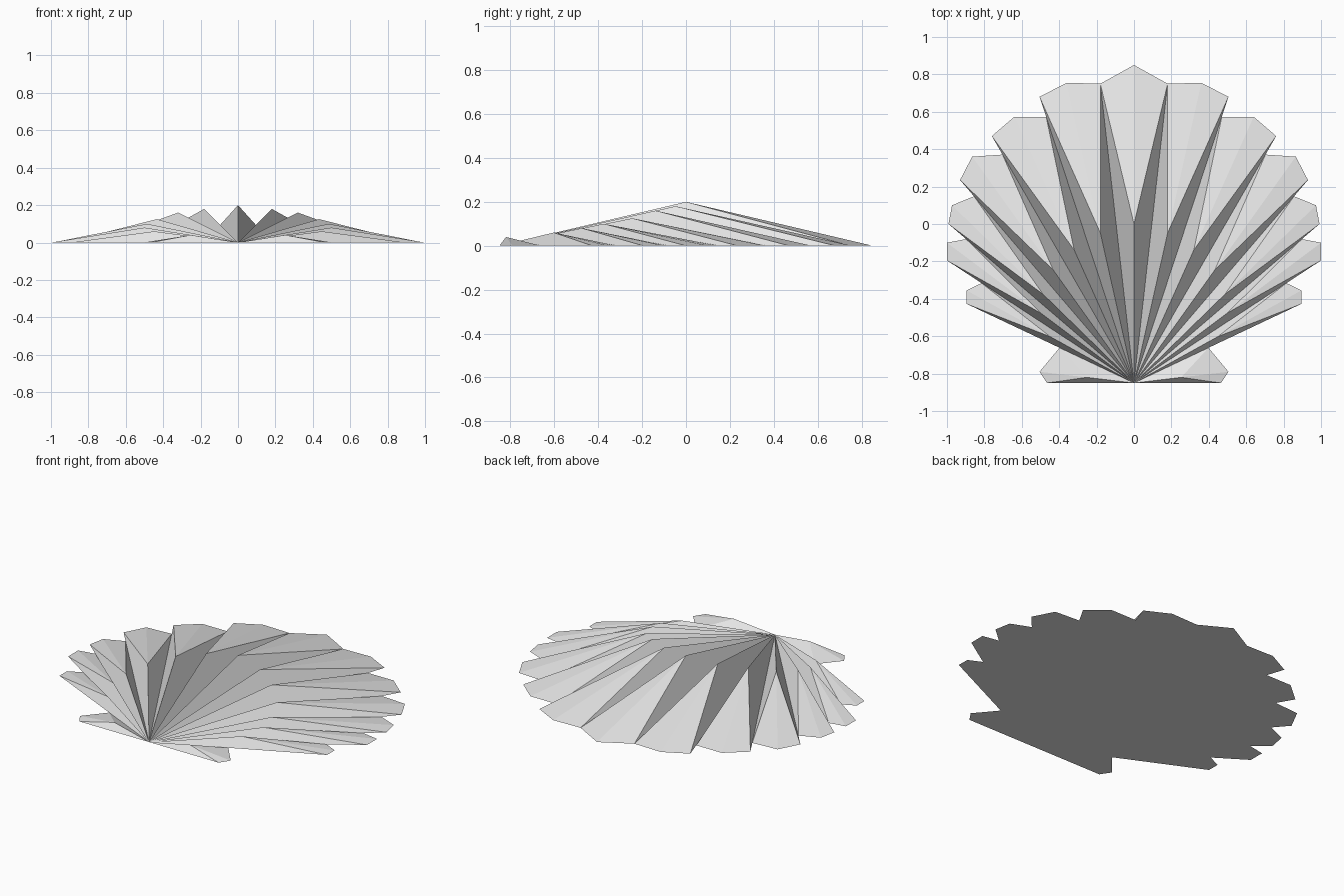
import bpy
import bmesh
from mathutils import Vector

cube = bpy.data.objects.get("Cube")
if cube:
    bpy.data.objects.remove(cube, do_unlink=True)

# Single flat shell colour
grey = bpy.data.materials.new("shell_grey")
grey.use_nodes = True
colour = (0.8, 0.8, 0.8, 1)
grey.diffuse_color = colour
grey.node_tree.nodes["Principled BSDF"].inputs["Base Color"].default_value = colour

HINGE = Vector((0, -0.85, 0))


def build_rib(name, inner, tip, outer, height):
    """Faceted rib: flat kite base with a crest halfway from hinge to tip."""
    bm = bmesh.new()
    crest = (HINGE + tip) / 2 + Vector((0, 0, height))
    h, i, t, o, c = [bm.verts.new(p) for p in (HINGE, inner, tip, outer, crest)]
    for face in ((h, i, t, o), (h, c, i), (i, c, t), (t, c, o), (o, c, h)):
        bm.faces.new(face)
    bmesh.ops.recalc_face_normals(bm, faces=bm.faces)
    mesh = bpy.data.meshes.new(name)
    bm.to_mesh(mesh)
    bm.free()
    mesh.materials.append(grey)
    bpy.context.collection.objects.link(bpy.data.objects.new(name, mesh))


# Centre rib
corner = Vector((0.18, 0.75, 0))
build_rib("centre_rib", Vector((-0.18, 0.75, 0)), Vector((0, 0.85, 0)), corner, 0.2)

# Side ribs, back to front: tip, outer corner, inner edge ratio, crest height
ribs = [
    ("rib_1", (0.36, 0.755), (0.505, 0.68), 1.0, 0.18),
    ("rib_2", (0.64, 0.573), (0.76, 0.47), 0.93, 0.16),
    ("rib_3", (0.865, 0.36), (0.93, 0.235), 0.925, 0.125),
    ("rib_4", (0.973, 0.1), (0.992, 0.0), 0.92, 0.1),
    ("rib_5", (1.0, -0.1), (1.0, -0.195), 0.905, 0.08),
    ("rib_6", (0.895, -0.355), (0.895, -0.427), 0.815, 0.06),
    ("hinge_ear", (0.505, -0.79), (0.465, -0.85), 0.445, 0.04),
]
for name, tip, outer, ratio, height in ribs:
    inner = HINGE.lerp(corner, ratio)   # inner edge lies along the previous rib
    corner = Vector((*outer, 0))
    for side, sign in (("left", 1), ("right", -1)):
        points = [Vector((p[0] * sign, p[1], 0)) for p in (inner, tip, corner)]
        build_rib(f"{side}_{name}", *points, height)
